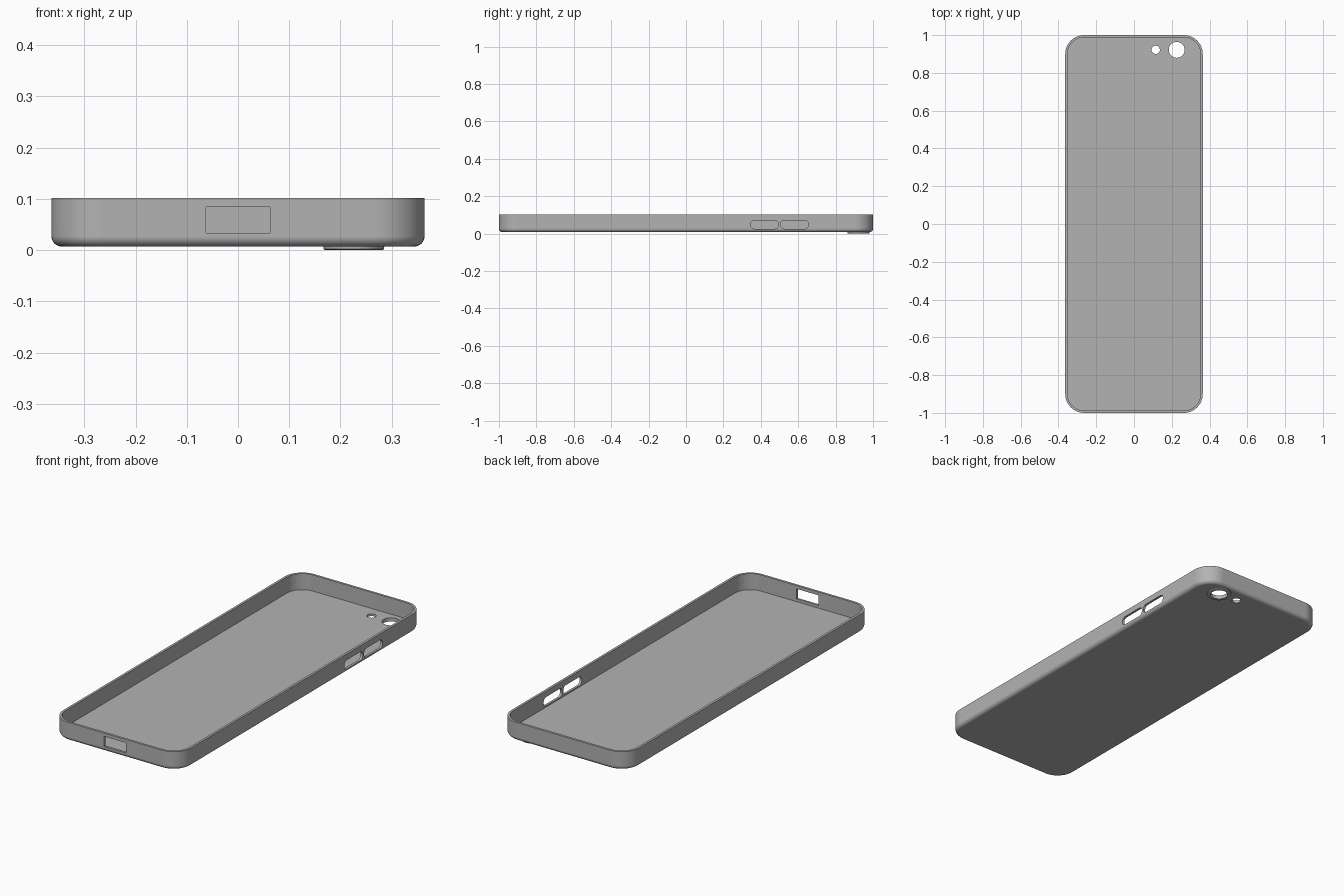
import bpy
import bmesh
from math import sin, cos, pi, radians
from mathutils import Matrix, Vector

old = bpy.data.objects.get("Cube")
if old:
    bpy.data.objects.remove(old, do_unlink=True)

HALF_W, HALF_L, CORNER = 0.364, 1.0, 0.1
BASE, TOP, WALL, FILLET = 0.007, 0.102, 0.012, 0.02
CAMERA = Vector((0.226, 0.922, 0))
FLASH = Vector((0.115, 0.922, 0))

grey = bpy.data.materials.new("case grey")
grey.use_nodes = True
COLOUR = (0.45, 0.45, 0.45, 1)
grey.diffuse_color = COLOUR
grey.node_tree.nodes["Principled BSDF"].inputs["Base Color"].default_value = COLOUR


def outline(half_x, half_y, radius, steps=14):
    """Rounded rectangle as a list of 2D points, counter-clockwise."""
    points = []
    for quarter, (sx, sy) in enumerate([(1, 1), (-1, 1), (-1, -1), (1, -1)]):
        for i in range(steps + 1):
            a = (quarter + i / steps) * pi / 2
            points.append((sx * (half_x - radius) + radius * cos(a),
                           sy * (half_y - radius) + radius * sin(a)))
    return points


def loft(name, layers, matrix=Matrix()):
    """Closed solid through a stack of (outline, height) layers."""
    bm = bmesh.new()
    rings = [[bm.verts.new((x, y, z)) for x, y in pts] for pts, z in layers]
    for low, high in zip(rings, rings[1:]):
        for i in range(len(low)):
            j = (i + 1) % len(low)
            bm.faces.new((low[i], low[j], high[j], high[i]))
    bm.faces.new(rings[0][::-1])
    bm.faces.new(rings[-1])
    bmesh.ops.remove_doubles(bm, verts=bm.verts, dist=1e-5)
    bm.transform(matrix)
    bmesh.ops.recalc_face_normals(bm, faces=bm.faces)
    mesh = bpy.data.meshes.new(name)
    bm.to_mesh(mesh)
    bm.free()
    mesh.materials.append(grey)
    obj = bpy.data.objects.new(name, mesh)
    bpy.context.collection.objects.link(obj)
    return obj


def shell_layer(inset, z):
    return outline(HALF_W - inset, HALF_L - inset, CORNER - inset), z


def combine(target, tool, operation):
    bpy.context.view_layer.objects.active = target
    mod = target.modifiers.new(operation, "BOOLEAN")
    mod.operation, mod.object, mod.solver = operation, tool, "EXACT"
    bpy.ops.object.modifier_apply(modifier=mod.name)
    bpy.data.objects.remove(tool, do_unlink=True)


def disc(radius, z):
    return outline(radius, radius, radius), z


# Tray: filleted bottom edge, outer wall, rim, inner wall and floor
layers = []
for i in range(9):
    a = i / 8 * pi / 2
    layers.append(shell_layer(FILLET * (1 - sin(a)), BASE + FILLET * (1 - cos(a))))
layers += [shell_layer(0, TOP), shell_layer(WALL, TOP), shell_layer(WALL, BASE + WALL)]
case = loft("phone_case", layers)

# Raised lip around the camera, underneath
lip = loft("camera_lip", [disc(0.056, 0), disc(0.059, 0.002), disc(0.06, 0.012)],
           Matrix.Translation(CAMERA))
combine(case, lip, "UNION")

# Camera and flash holes
for centre, radius in ((CAMERA, 0.042), (FLASH, 0.022)):
    hole = loft("hole_cutter", [disc(radius, -0.05), disc(radius, 0.05)],
                Matrix.Translation(centre))
    combine(case, hole, "DIFFERENCE")

# Button slots through the left wall
for start, end in ((0.155, 0.275), (0.345, 0.495), (0.505, 0.655)):
    shape = outline((end - start) / 2, 0.0225, 0.021)
    place = Matrix.Translation((HALF_W, (start + end) / 2, 0.048))
    turn = Matrix(((0, 0, 1), (1, 0, 0), (0, 1, 0))).to_4x4()
    slot = loft("slot_cutter", [(shape, -0.05), (shape, 0.05)], place @ turn)
    combine(case, slot, "DIFFERENCE")

# Charging port through the front wall
shape = outline(0.062, 0.026, 0.0005, 1)
port = loft("port_cutter", [(shape, -0.05), (shape, 0.05)],
            Matrix.Translation((0, -HALF_L, 0.059)) @ Matrix.Rotation(pi / 2, 4, "X"))
combine(case, port, "DIFFERENCE")

# Smooth curves, crisp edges
bpy.ops.object.select_all(action="DESELECT")
case.select_set(True)
bpy.context.view_layer.objects.active = case
bpy.ops.object.shade_smooth_by_angle(angle=radians(30))
weighted = case.modifiers.new("weighted normals", "WEIGHTED_NORMAL")
weighted.keep_sharp = True
